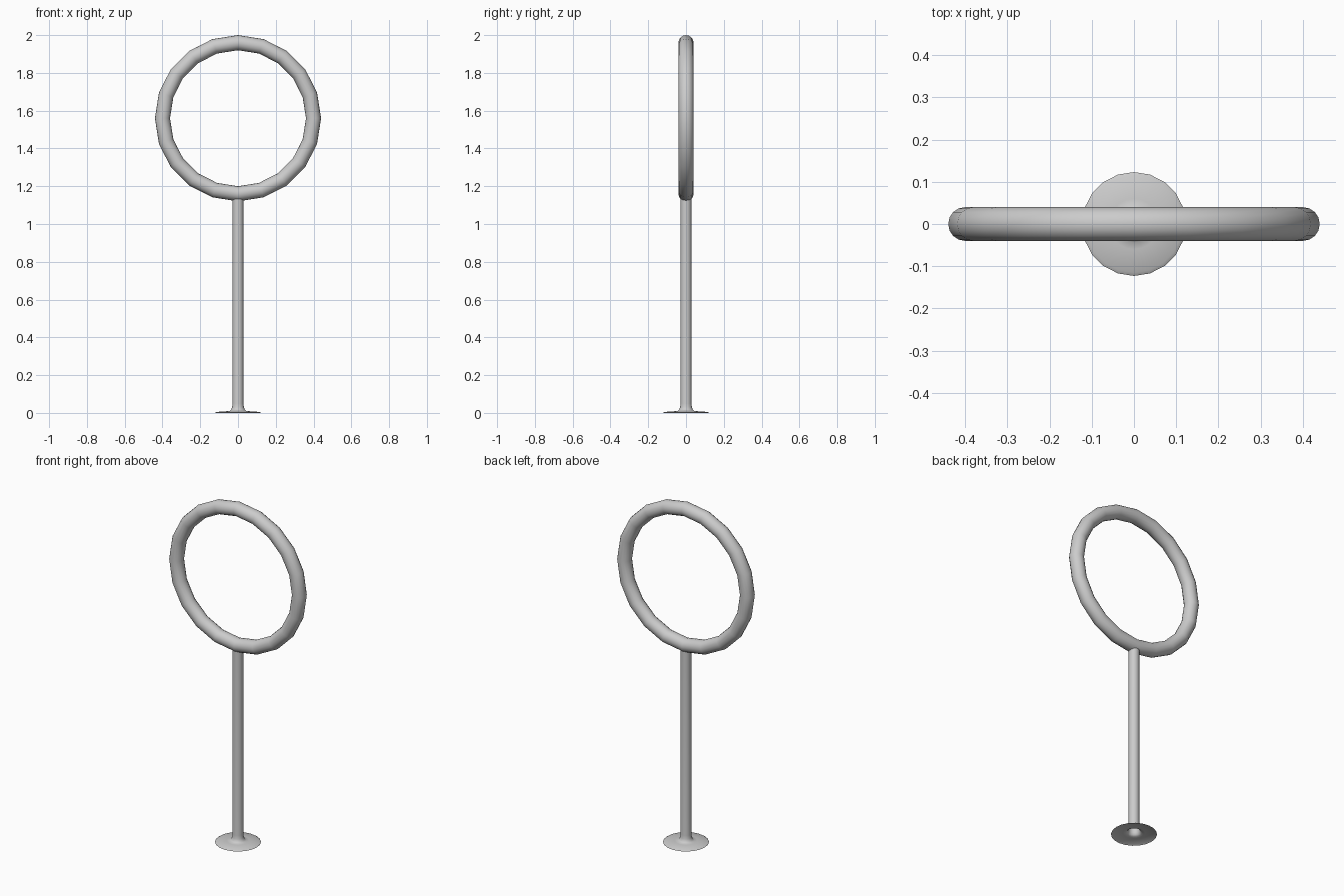
import bpy, bmesh, math

if "Cube" in bpy.data.objects:
    bpy.data.objects.remove(bpy.data.objects["Cube"])

SIDES = 20


def lathe(name, profile):
    """Open surface of revolution around z from (radius, height) points."""
    bm = bmesh.new()
    rings = []
    for r, z in profile:
        rings.append([bm.verts.new((r * math.cos(2 * math.pi * i / SIDES),
                                    r * math.sin(2 * math.pi * i / SIDES), z))
                      for i in range(SIDES)])
    for lo, hi in zip(rings, rings[1:]):
        for i in range(SIDES):
            j = (i + 1) % SIDES
            bm.faces.new((lo[i], lo[j], hi[j], hi[i]))
    mesh = bpy.data.meshes.new(name)
    bm.to_mesh(mesh)
    bm.free()
    for p in mesh.polygons:
        p.use_smooth = True
    obj = bpy.data.objects.new(name, mesh)
    bpy.context.collection.objects.link(obj)
    return obj


# Pole flaring into a thin round foot, open underneath
lathe("pole_with_foot", [(0.123, 0.0), (0.115, 0.005), (0.06, 0.009),
                         (0.044, 0.011), (0.036, 0.017), (0.031, 0.03),
                         (0.029, 0.05), (0.029, 1.15)])

# Upright hoop resting on the pole
bpy.ops.mesh.primitive_torus_add(major_segments=SIDES, minor_segments=16,
                                 major_radius=0.4, minor_radius=0.04,
                                 location=(0, 0, 1.56),
                                 rotation=(math.pi / 2, 0, 0))
hoop = bpy.context.object
hoop.name = "hoop"
bpy.ops.object.shade_smooth()
